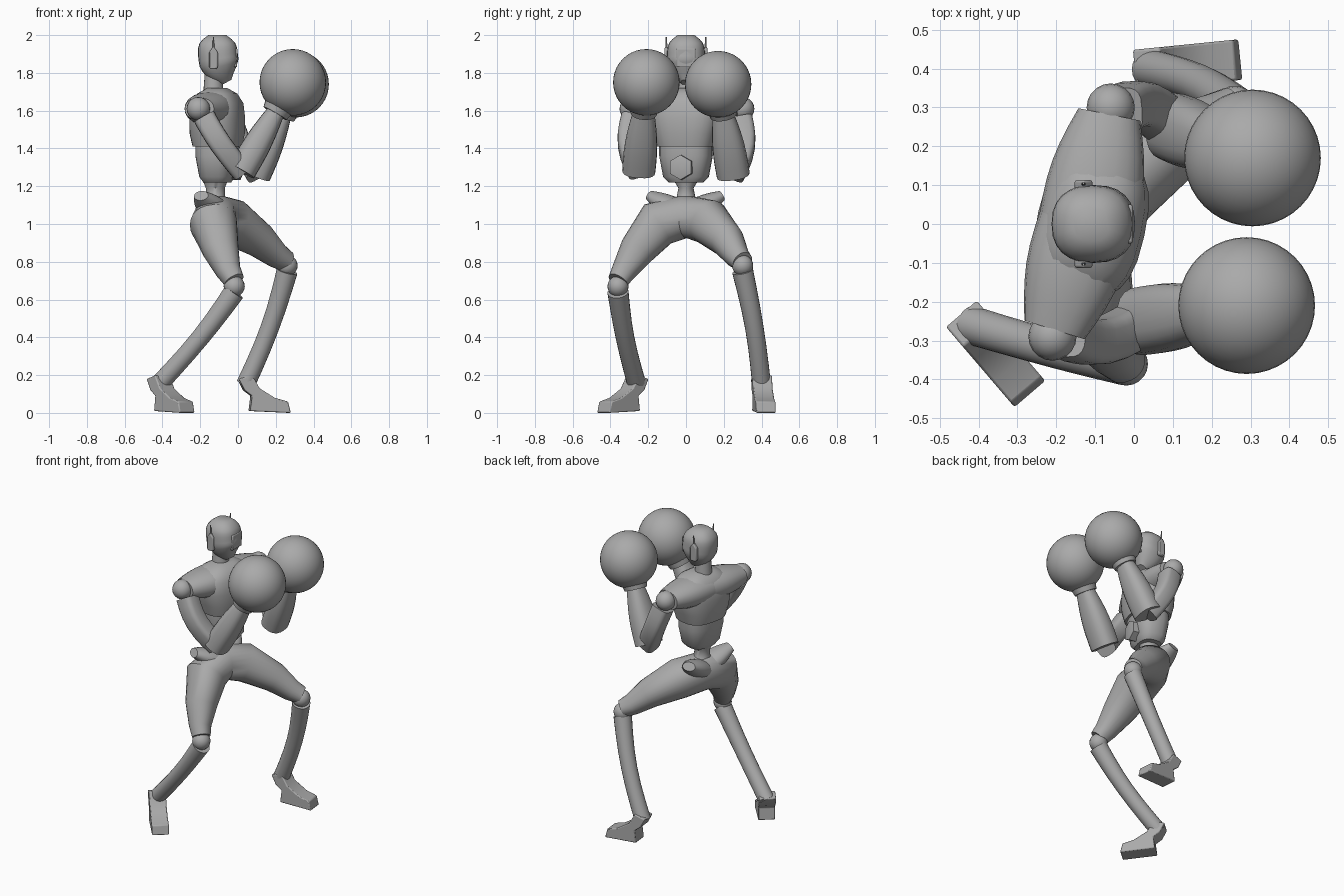
import bpy, bmesh, math
from mathutils import Vector

if "Cube" in bpy.data.objects:
    bpy.data.objects.remove(bpy.data.objects["Cube"], do_unlink=True)

grey = bpy.data.materials.new("plain grey")
grey.use_nodes = True
colour = (0.4, 0.4, 0.4, 1)
grey.diffuse_color = colour
grey.node_tree.nodes["Principled BSDF"].inputs["Base Color"].default_value = colour

X, Y, Z = Vector((1, 0, 0)), Vector((0, 1, 0)), Vector((0, 0, 1))
CHEST_FACING = Vector((1, -.22, 0)).normalized()


def finish(name, bm, angle=40):
    bmesh.ops.recalc_face_normals(bm, faces=bm.faces)
    mesh = bpy.data.meshes.new(name)
    bm.to_mesh(mesh)
    bm.free()
    obj = bpy.data.objects.new(name, mesh)
    bpy.context.collection.objects.link(obj)
    mesh.materials.append(grey)
    bpy.ops.object.select_all(action="DESELECT")
    obj.select_set(True)
    bpy.context.view_layer.objects.active = obj
    bpy.ops.object.shade_smooth_by_angle(angle=math.radians(angle))
    return obj


def loft(name, rings, ref, square=1.0, sides=20):
    """Skin rings of (centre, half size along ref, half size across)."""
    bm = bmesh.new()
    loops = []
    last = len(rings) - 1
    for i, (centre, along, across) in enumerate(rings):
        tangent = (rings[min(i + 1, last)][0] - rings[max(i - 1, 0)][0]).normalized()
        u = (ref - tangent * ref.dot(tangent)).normalized()
        v = tangent.cross(u)
        loop = []
        for k in range(sides):
            c, s = math.cos(math.tau * k / sides), math.sin(math.tau * k / sides)
            c = math.copysign(abs(c) ** square, c)
            s = math.copysign(abs(s) ** square, s)
            loop.append(bm.verts.new(centre + u * c * along + v * s * across))
        loops.append(loop)
    for low, high in zip(loops, loops[1:]):
        for k in range(sides):
            n = (k + 1) % sides
            bm.faces.new((low[k], low[n], high[n], high[k]))
    bm.faces.new(loops[0])
    bm.faces.new(loops[-1])
    return finish(name, bm)


def limb(name, start, end, r_start, r_end, bulge=0.0, bow=Vector(), flat=1.0,
         ref=X, square=1.0, steps=6):
    """Tapered tube that may bulge and bow in the middle."""
    rings = []
    for i in range(steps + 1):
        t = i / steps
        swell = math.sin(math.pi * t)
        radius = r_start + (r_end - r_start) * t + bulge * swell
        rings.append((start.lerp(end, t) + bow * swell, radius, radius * flat))
    return loft(name, rings, ref, square)


def stack(name, x, rows, ref=CHEST_FACING, square=0.75):
    """Upright body part from rows of (height, half depth, half width)."""
    return loft(name, [(Vector((x, 0, z)), depth, width) for z, depth, width in rows],
                ref, square, 24)


def ball(name, centre, radius, segments=20):
    bm = bmesh.new()
    bmesh.ops.create_uvsphere(bm, u_segments=segments, v_segments=segments // 2, radius=radius)
    bmesh.ops.translate(bm, verts=bm.verts, vec=centre)
    return finish(name, bm)


def prism(name, origin, forward, profile, half):
    """Extrude a side profile of (forward, up) points to both sides."""
    bm = bmesh.new()
    side = Z.cross(forward) * half
    face = bm.faces.new([bm.verts.new(origin + forward * d + Z * h - side) for d, h in profile])
    out = bmesh.ops.extrude_face_region(bm, geom=[face])
    moved = [g for g in out["geom"] if isinstance(g, bmesh.types.BMVert)]
    bmesh.ops.translate(bm, verts=moved, vec=side * 2)
    obj = finish(name, bm, 30)
    bevel = obj.modifiers.new("soft edges", "BEVEL")
    bevel.width, bevel.segments = 0.006, 2
    return obj


# Joint positions of the boxing stance
shoulders = {"right": Vector((-.21, -.29, 1.61)), "left": Vector((-.06, .3, 1.61))}
elbows = {"right": Vector((.02, -.25, 1.28)), "left": Vector((.1, .25, 1.26))}
gloves = {"right": Vector((.29, -.21, 1.75)), "left": Vector((.305, .17, 1.74))}
knees = {"right": Vector((-.02, -.36, .67)), "left": Vector((.26, .3, .78))}
ankles = {"right": Vector((-.42, -.26, .15)), "left": Vector((.04, .4, .15))}
toe_directions = {"right": Vector((.65, -.76, 0)), "left": Vector((1, .1, 0))}

# Head: rounded box that narrows to a chin at the front
skull = []
for i in range(13):
    t = i / 12
    radius = .1 * max(.2, 1 - abs(2 * t - 1) ** 4) ** .5 * min(1, .6 + t)
    skull.append((Vector((-.11 + .05 * (1 - t) ** 3, 0, 1.75 + t / 4)), radius * 1.05, radius))
loft("head", skull, X, 0.85, 24)
head_centre = Vector((-.13, 0, 1.88))
limb("neck", head_centre - Z * .2, head_centre - Z * .07, .055, .045)
prism("visor", head_centre, X, [(.1, -.05), (.125, -.05), (.127, .05), (.1, .05)], .05)

# Torso
stack("chest", -.11, [(1.41, .125, .15), (1.48, .14, .17), (1.56, .14, .19),
                      (1.64, .13, .19), (1.69, .1, .14), (1.72, .05, .07)])
stack("abdomen", -.11, [(1.22, .07, .09), (1.25, .09, .12), (1.36, .11, .14), (1.42, .11, .14)])
stack("waist", -.12, [(1.1, .07, .08), (1.14, .05, .05), (1.19, .05, .04), (1.24, .07, .07)], X, 1)
belly = Vector((-.03, -.02, 1.3))
loft("belly_boss", [(belly, .066, .066), (belly + CHEST_FACING * .045, .066, .066),
                    (belly + CHEST_FACING * .05, .045, .045)], Z, 1, 6)

# Pelvis and thighs as one arch from knee to knee
arch = [(knees["right"] + Z * .03, .055), (Vector((-.05, -.33, .75)), .066),
        (Vector((-.09, -.26, .86)), .095), (Vector((-.13, -.15, 1)), .125),
        (Vector((-.12, 0, 1.04)), .115), (Vector((-.03, .12, 1.01)), .12),
        (Vector((.12, .22, .91)), .09), (Vector((.21, .27, .83)), .066),
        (knees["left"] + Z * .02, .055)]
loft("hips_and_thighs", [(centre, r, r) for centre, r in arch], X + Z * .01, 0.9, 24)

for name, side in (("right", -1), ("left", 1)):
    shoulder, elbow, glove = shoulders[name], elbows[name], gloves[name]
    knee, ankle = knees[name], ankles[name]
    out = Y * side

    # Ear plate with aerial
    ear = head_centre + out * .1
    prism(name + "_ear", ear, X, [(-.023, -.05), (-.015, -.06), (.015, -.06), (.023, -.05),
                                  (.023, .03), (0, .06), (-.023, .03)], .013)
    limb(name + "_aerial", ear, ear + Z * .11 + out * .005, .007, .003)

    # Arm and glove
    ball(name + "_shoulder", shoulder, .062)
    limb(name + "_upper_arm", shoulder.lerp(elbow, .15), elbow, .06, .058,
         bow=out * .035 - X * .012, ref=Y, square=.55)
    cuff = elbow.lerp(glove, .65)
    limb(name + "_forearm", elbow, cuff, .088, .058, bulge=.012, flat=.85, ref=Y, square=.8)
    limb(name + "_cuff", cuff, elbow.lerp(glove, .8), .07, .09)
    ball(name + "_glove", glove, .176, 40)

    # Broad sleeve from the neck to the shoulder
    collar = Vector((-.12, 0, 1.61))
    limb(name + "_sleeve", collar, shoulder.lerp(collar, .06), .09, .058,
         bulge=.012, flat=1.4, ref=Z, square=.9)

    # Flared hip lobe
    hip = Vector((-.13, side * .06, 1.08))
    limb(name + "_hip_lobe", hip, hip + out * .13 + Z * .07 - X * (.045 - side * .02),
         .06, .028, bulge=.006, flat=1.5, ref=Z)

    # Lower leg and foot
    ball(name + "_knee", knee, .056)
    limb(name + "_shin", knee - Z * .03, ankle, .056, .05, bulge=-.004,
         bow=X * .018 + out * .012)
    toes = toe_directions[name]
    prism(name + "_foot", ankle - Z * ankle.z - toes * .04, toes,
          [(0, .18), (.07, .2), (.11, .13), (.19, .08), (.26, .06),
           (.275, 0), (.06, .01), (.07, .09), (.03, .12)], .052)
